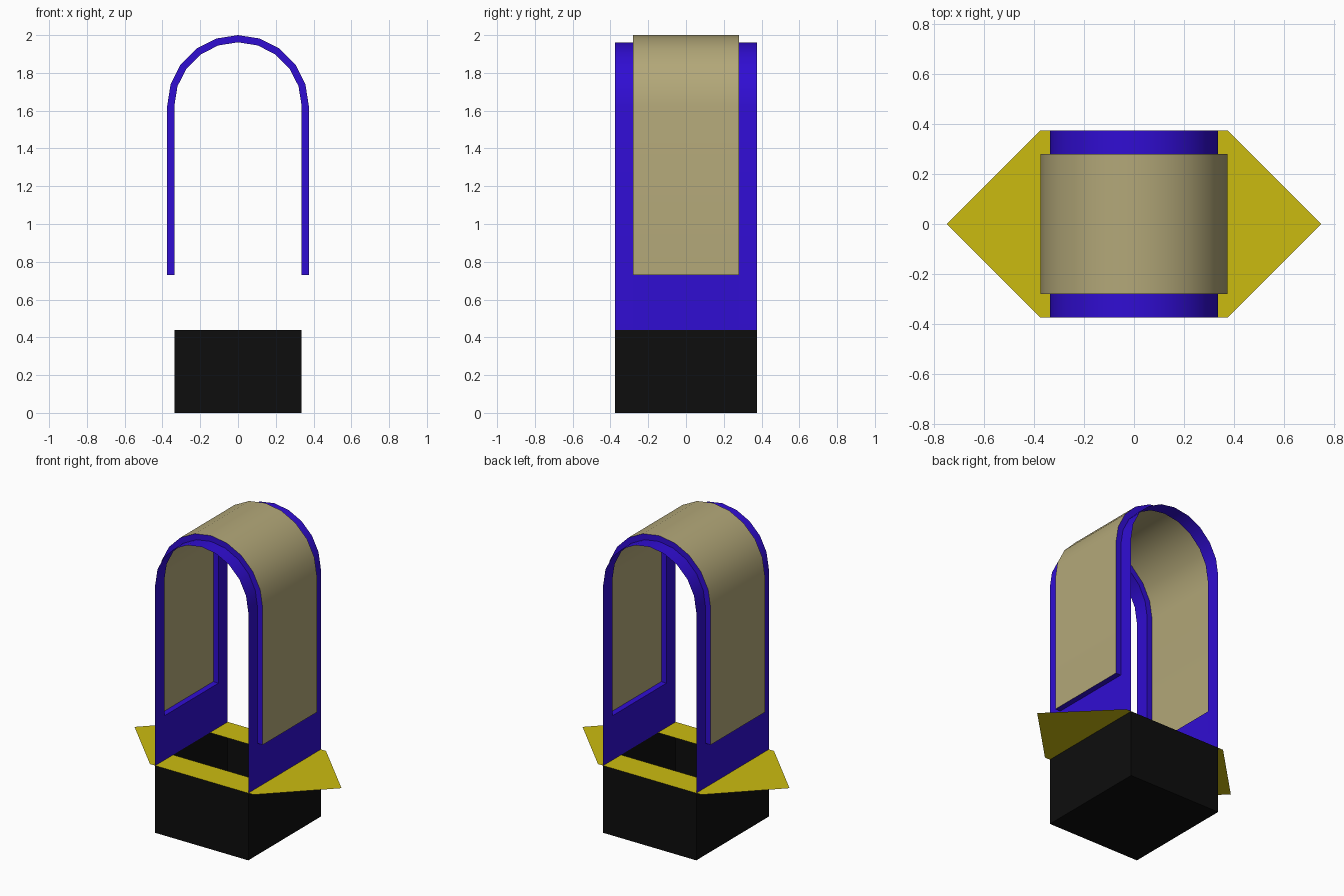
import bpy, math

if "Cube" in bpy.data.objects:
    bpy.data.objects.remove(bpy.data.objects["Cube"])

R_IN, R_OUT = 0.337, 0.375      # inner and outer arch radii
Y_OUT, Y_IN = 0.375, 0.28       # half depth of the frame and of the panel
Z_BASE, Z_PANEL, Z_ARC = 0.44, 0.73, 1.625


def material(name, rgb):
    m = bpy.data.materials.new(name)
    m.diffuse_color = (*rgb, 1)
    m.use_nodes = True
    m.node_tree.nodes["Principled BSDF"].inputs["Base Color"].default_value = m.diffuse_color
    return m


def build(name, verts, faces, mat, smooth=False):
    me = bpy.data.meshes.new(name)
    me.from_pydata(verts, [], faces)
    ob = bpy.data.objects.new(name, me)
    bpy.context.collection.objects.link(ob)
    me.materials.append(mat)
    if smooth:
        bpy.ops.object.select_all(action='DESELECT')
        ob.select_set(True)
        bpy.context.view_layer.objects.active = ob
        bpy.ops.object.shade_smooth_by_angle(angle=math.radians(30))
    return ob


def arch(r, z0):
    """Upside-down U in the xz plane, ten-segment semicircle on straight legs."""
    arc = [(r * math.cos(math.pi * i / 10), Z_ARC + r * math.sin(math.pi * i / 10))
           for i in range(11)]
    return [(r, z0)] + arc + [(-r, z0)]


def strip(name, a, ya, b, yb, mat):
    """Surface between two matching arch profiles placed at depths ya and yb."""
    n = len(a)
    verts = [(x, ya, z) for x, z in a] + [(x, yb, z) for x, z in b]
    faces = [(i, i + 1, n + i + 1, n + i) for i in range(n - 1)]
    return build(name, verts, faces, mat, True)


blue = material("blue", (0.03, 0.004, 0.65))
tan = material("tan", (0.45, 0.39, 0.19))
yellow = material("yellow", (0.6, 0.5, 0.005))
black = material("black", (0.004, 0.004, 0.004))

# Open-topped base box
x, y = R_IN, Y_OUT
box = [(sx * x, sy * y, z) for z in (0, Z_BASE)
       for sx, sy in ((-1, -1), (1, -1), (1, 1), (-1, 1))]
build("base_box", box,
      [(3, 2, 1, 0)] + [(i, (i + 1) % 4, (i + 1) % 4 + 4, i + 4) for i in range(4)], black)

# Flat hexagonal collar with a rectangular opening
outer = [(0.75, 0), (0.375, Y_OUT), (-0.375, Y_OUT), (-0.75, 0), (-0.375, -Y_OUT), (0.375, -Y_OUT)]
hole = [(R_IN, 0), (R_IN, 0.19), (-R_IN, 0.19), (-R_IN, 0), (-R_IN, -0.19), (R_IN, -0.19)]
build("collar", [(px, py, Z_BASE) for px, py in outer + hole],
      [(i, (i + 1) % 6, (i + 1) % 6 + 6, i + 6) for i in range(6)], yellow)

# Frame: front and back arch rims, and the recess edges at the panel
inner_full = arch(R_IN, Z_BASE)
inner_top, outer_top = arch(R_IN, Z_PANEL), arch(R_OUT, Z_PANEL)
strip("front_rim", inner_full, -Y_OUT, inner_full, -Y_IN, blue)
strip("back_rim", inner_full, Y_IN, inner_full, Y_OUT, blue)
strip("front_panel_edge", outer_top, -Y_IN, inner_top, -Y_IN, blue)
strip("back_panel_edge", inner_top, Y_IN, outer_top, Y_IN, blue)

# Lower walls and sills under the panel
for s, side in ((-1, "left"), (1, "right")):
    prof = [(s * R_IN, Z_BASE), (s * R_IN, Z_PANEL), (s * R_OUT, Z_PANEL)]
    verts = [(px, e * Y_IN, pz) for e in (-s, s) for px, pz in prof]
    build(side + "_lower_wall", verts, [(0, 3, 4, 1), (1, 4, 5, 2)], blue)

# Raised panel wrapped over the arch
strip("arch_panel", outer_top, -Y_IN, outer_top, Y_IN, tan)
